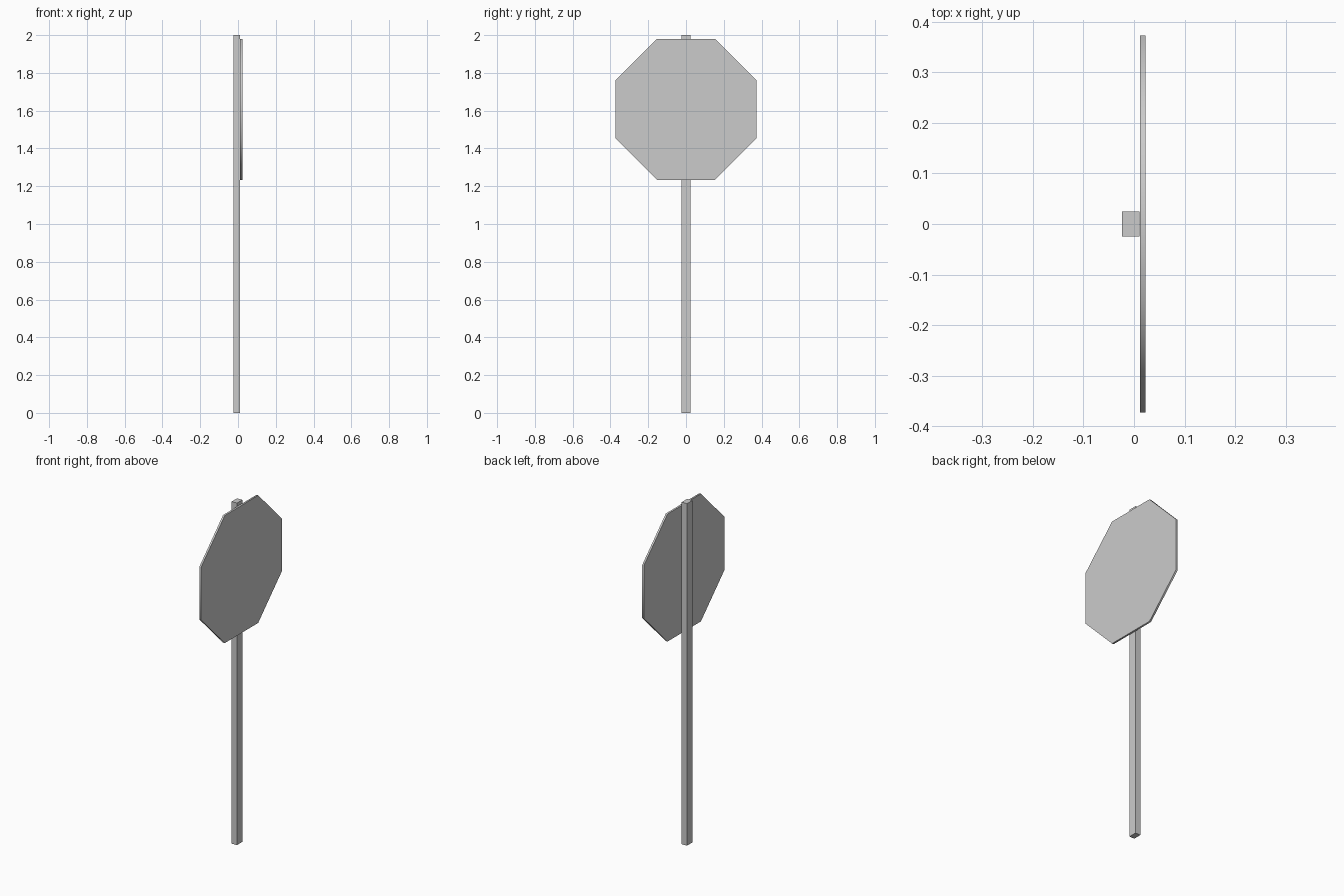
import bpy
import math

if "Cube" in bpy.data.objects:
    bpy.data.objects.remove(bpy.data.objects["Cube"])

# Square-edged post, slightly shallower than it is wide
bpy.ops.mesh.primitive_cube_add(size=1, location=(-0.0065, 0, 1))
post = bpy.context.object
post.name = "post"
post.scale = (0.034, 0.05, 2)
bpy.ops.object.transform_apply(location=False, rotation=False, scale=True)

# Octagonal sign plate facing +x, flat edges at top and bottom
half_width, thickness = 0.373, 0.011
bpy.ops.mesh.primitive_cylinder_add(
    vertices=8, radius=half_width / math.cos(math.pi / 8), depth=thickness)
plate = bpy.context.object
plate.name = "sign_plate"
plate.rotation_euler = (0, 0, math.pi / 8)
bpy.ops.object.transform_apply(rotation=True)
plate.rotation_euler = (0, math.pi / 2, 0)
plate.location = (0.017, 0, 1.607)
bpy.ops.object.transform_apply(location=False, rotation=True, scale=False)

# Soft rim around the plate, crisp front and back faces
bpy.ops.object.shade_smooth_by_angle(angle=math.radians(50))
